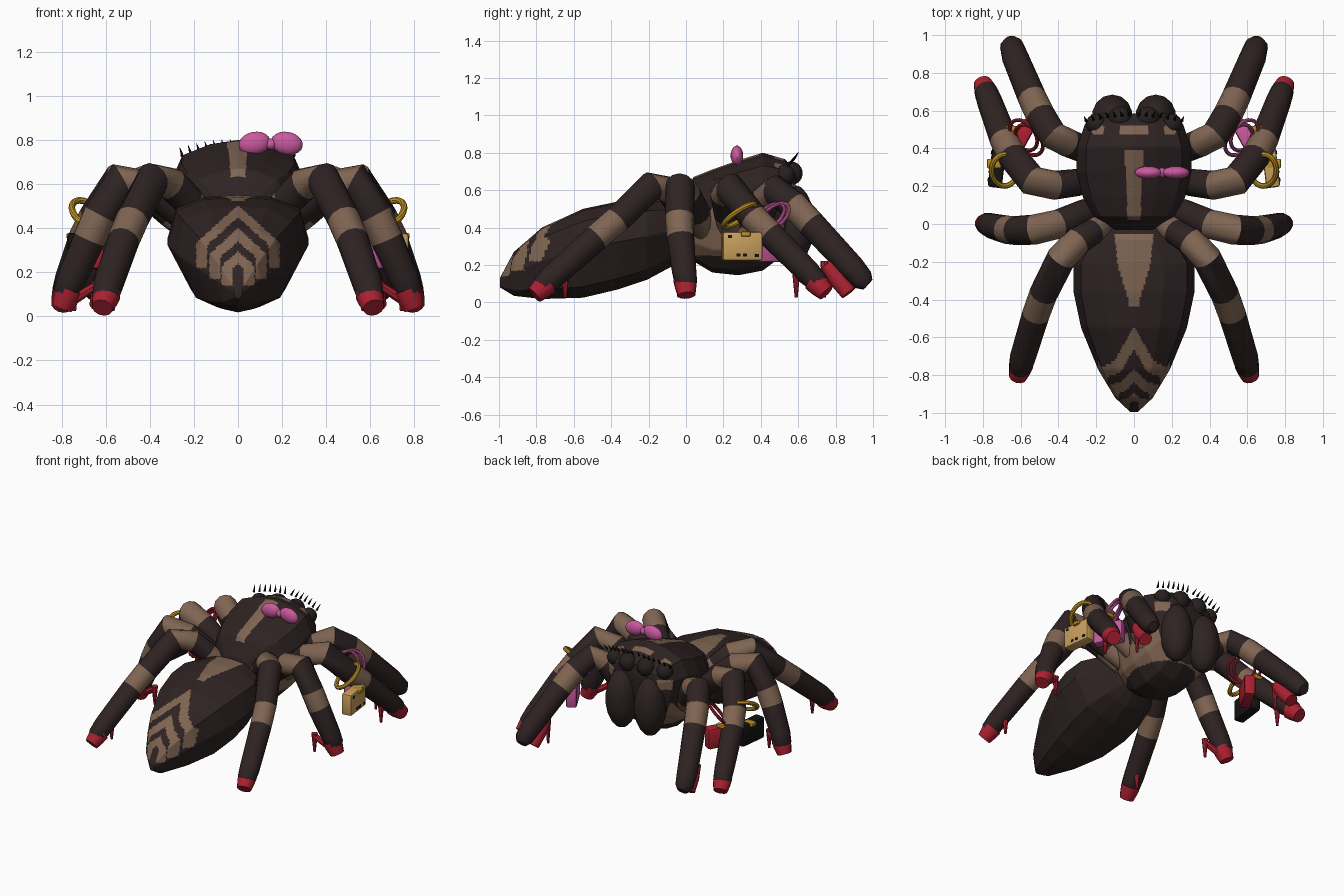
import bpy, bmesh, math
from mathutils import Vector, Matrix

if "Cube" in bpy.data.objects:
    bpy.data.objects.remove(bpy.data.objects["Cube"])

def mat(name, col):
    m = bpy.data.materials.new(name)
    m.diffuse_color = (*col, 1)
    m.use_nodes = True
    m.node_tree.nodes["Principled BSDF"].inputs["Base Color"].default_value = m.diffuse_color
    return m

DARK = mat("dark brown", (0.028, 0.0165, 0.0165))
TAN = mat("dusty brown", (0.215, 0.130, 0.085))
RED = mat("shoe red", (0.41, 0.015, 0.030))
PINK = mat("bow pink", (0.60, 0.10, 0.34))
GOLD = mat("gold", (0.50, 0.28, 0.015))
CAMEL = mat("camel leather", (0.58, 0.35, 0.11))
BLACK = mat("black", (0.008, 0.007, 0.008))
EYE = mat("eye dark", (0.020, 0.014, 0.014))

def finish(bm, name, mats):
    bmesh.ops.recalc_face_normals(bm, faces=bm.faces[:])
    me = bpy.data.meshes.new(name)
    bm.to_mesh(me)
    bm.free()
    for m in mats:
        me.materials.append(m)
    ob = bpy.data.objects.new(name, me)
    bpy.context.collection.objects.link(ob)
    return ob

def ellipsoid(name, loc, size, m, segs=14):
    bm = bmesh.new()
    bmesh.ops.create_uvsphere(bm, u_segments=segs, v_segments=segs // 2 + 2, radius=1,
                              matrix=Matrix.Translation(loc) @ Matrix.Diagonal((*size, 1)))
    return finish(bm, name, [m])

def box(name, loc, size, m, bevel=0.0, rot=0.0):
    bm = bmesh.new()
    bmesh.ops.create_cube(bm, size=1, matrix=Matrix.Translation(loc)
                          @ Matrix.Rotation(rot, 4, 'Z') @ Matrix.Diagonal((*size, 1)))
    if bevel:
        bmesh.ops.bevel(bm, geom=bm.edges[:], offset=bevel, segments=2, affect='EDGES', profile=0.5)
    return finish(bm, name, [m])

def tube(name, pts, radii, mats, bands=None, sides=10, closed=False):
    """Round tube along points; bands holds one material index per segment."""
    pts = [Vector(p) for p in pts]
    n = len(pts)
    bm = bmesh.new()
    rings = []
    for i, p in enumerate(pts):
        a = pts[i - 1] if (i or closed) else p
        b = pts[(i + 1) % n] if (i < n - 1 or closed) else p
        t = (b - a).normalized()
        ref = Vector((0, 0, 1)) if abs(t.z) < 0.97 else Vector((0, 1, 0))
        u = t.cross(ref).normalized()
        v = u.cross(t)
        rings.append([bm.verts.new(p + (u * math.cos(k * math.tau / sides)
                      + v * math.sin(k * math.tau / sides)) * radii[i]) for k in range(sides)])
    for i in range(n if closed else n - 1):
        r, q = rings[i], rings[(i + 1) % n]
        for k in range(sides):
            f = bm.faces.new((r[k], r[(k + 1) % sides], q[(k + 1) % sides], q[k]))
            f.material_index = bands[i] if bands else 0
    if not closed:
        bm.faces.new(rings[0]).material_index = bands[0] if bands else 0
        bm.faces.new(rings[-1]).material_index = bands[-1] if bands else 0
    return finish(bm, name, mats)

def ring(name, loc, ax1, ax2, m, r=0.014):
    """Oval handle spanned by two half axes."""
    c, a, b = Vector(loc), Vector(ax1), Vector(ax2)
    pts = [c + a * math.cos(k * math.tau / 24) + b * math.sin(k * math.tau / 24) for k in range(24)]
    return tube(name, pts, [r] * 24, [m], sides=8, closed=True)

def body(name, sections, outline, rule):
    """Loft along y; sections are (y, half width, bottom, top); rule picks the painted faces."""
    half = outline + [(-x, z) for x, z in reversed(outline) if 0 < x]
    bm = bmesh.new()
    rings = [[bm.verts.new((x * w, y, zb + (zt - zb) * z)) for x, z in half]
             for y, w, zb, zt in sections]
    n = len(half)
    for r, q in zip(rings, rings[1:]):
        for k in range(n):
            bm.faces.new((r[k], r[(k + 1) % n], q[(k + 1) % n], q[k]))
    bmesh.ops.subdivide_edges(bm, edges=bm.edges[:], cuts=14, use_grid_fill=True)
    bmesh.ops.holes_fill(bm, edges=[e for e in bm.edges if e.is_boundary], sides=0)
    bm.normal_update()
    for f in bm.faces:
        f.material_index = int(rule(f.calc_center_median()))
    return finish(bm, name, [DARK, TAN])

# Abdomen with nested arches at the back and a wedge mark in front
def abdomen_paint(c):
    ax = abs(c.x)
    width = 0.105 + 0.12 * (c.y + 0.05) if c.y > -0.22 else 0.085 + 0.3 * max(c.y + 0.22, -0.17)
    wedge = -0.43 < c.y < -0.05 and ax < width and c.z > 0.4
    arch = False
    for lo, hi, reach, foot in ((0.45, 0.505, 0.19, 0.22), (0.34, 0.40, 0.13, 0.17), (0.24, 0.295, 0.075, 0.14)):
        s = c.z + 0.9 * ax
        arch |= lo < s < hi and ax < reach
        arch |= reach - 0.05 < ax < reach and foot < c.z < hi - 0.9 * ax
    return wedge or (arch and c.y < -0.5)

body("abdomen",
     [(-0.995, 0.02, 0.08, 0.13), (-0.92, 0.10, 0.035, 0.27), (-0.77, 0.19, 0.018, 0.40),
      (-0.55, 0.28, 0.025, 0.50), (-0.36, 0.32, 0.07, 0.54), (-0.21, 0.32, 0.12, 0.55),
      (-0.08, 0.24, 0.19, 0.545), (-0.01, 0.13, 0.27, 0.50)],
     [(0, 0), (0.36, 0.04), (0.68, 0.125), (1, 0.54), (0.88, 0.86), (0.48, 0.98), (0, 1)],
     abdomen_paint)

# Head with centre stripe, face patches and pale cheeks
def head_paint(c):
    ax = abs(c.x)
    stripe = 0.02 < c.y < 0.39 and ax < 0.033 + 0.045 * c.y and c.z > 0.55
    face = 0.47 < c.y < 0.525 and c.z > 0.6 and (ax < 0.075 or 0.16 < ax < 0.22)
    brow = c.y > 0.52 and 0.56 < c.z < 0.63
    high = 0.52 if c.y < 0.2 else 0.42
    cheek = 0.25 < c.z < high + 0.03 * math.sin(c.y * 40) and 0.05 < c.y < 0.52
    return stripe or face or brow or cheek

body("head",
     [(-0.03, 0.10, 0.36, 0.54), (0.04, 0.21, 0.22, 0.67), (0.14, 0.27, 0.16, 0.71),
      (0.28, 0.305, 0.145, 0.76), (0.41, 0.30, 0.17, 0.80), (0.53, 0.26, 0.26, 0.765),
      (0.585, 0.18, 0.38, 0.70)],
     [(0, 0), (0.42, 0.04), (0.78, 0.22), (0.96, 0.5), (1, 0.72), (0.84, 0.89), (0.42, 0.97), (0, 1)],
     head_paint)

# Legs: centre line with radius; every other stretch is banded
LEGS = {
    "front": [(0.20, 0.36, 0.38, 0.062), (0.28, 0.40, 0.46, 0.072), (0.35, 0.43, 0.565, 0.075),
              (0.43, 0.47, 0.605, 0.078), (0.495, 0.575, 0.52, 0.078), (0.54, 0.67, 0.42, 0.076),
              (0.63, 0.885, 0.19, 0.070), (0.648, 0.945, 0.12, 0.062), (0.65, 0.972, 0.095, 0.036)],
    "second": [(0.20, 0.24, 0.38, 0.062), (0.30, 0.22, 0.47, 0.072), (0.42, 0.205, 0.58, 0.077),
               (0.54, 0.23, 0.615, 0.082), (0.645, 0.36, 0.455, 0.077), (0.69, 0.45, 0.365, 0.075),
               (0.765, 0.65, 0.165, 0.067), (0.785, 0.705, 0.105, 0.061), (0.793, 0.725, 0.085, 0.045)],
    "third": [(0.15, 0.10, 0.38, 0.062), (0.26, 0.06, 0.47, 0.072), (0.40, 0.0, 0.585, 0.077),
              (0.53, -0.03, 0.62, 0.080), (0.625, -0.035, 0.46, 0.077), (0.675, -0.03, 0.35, 0.075),
              (0.755, -0.01, 0.17, 0.067), (0.778, 0.0, 0.105, 0.061), (0.785, 0.0, 0.08, 0.045)],
    "rear": [(0.13, 0.03, 0.40, 0.062), (0.22, -0.04, 0.52, 0.070), (0.30, -0.09, 0.60, 0.076),
             (0.385, -0.18, 0.625, 0.078), (0.48, -0.37, 0.44, 0.075), (0.52, -0.48, 0.345, 0.073),
             (0.59, -0.71, 0.14, 0.068), (0.603, -0.765, 0.09, 0.061), (0.608, -0.785, 0.072, 0.045)],
}
for side, s in (("right", 1), ("left", -1)):
    for leg, knots in LEGS.items():
        pts = [Vector((s * x, y, z)) for x, y, z, r in knots]
        tube(f"{leg}_leg_{side}", pts, [k[3] for k in knots], [DARK, TAN],
             [1, 0, 1, 0, 1, 0, 0, 0], sides=12)
        # Shoe: toe cap, sole and thin heel
        tip = pts[-1]
        back = (pts[5] - tip).normalized()
        flat = Vector((back.x, back.y, 0)).normalized()
        if leg == "front":
            toe, top = Vector((s * 0.63, 0.87, 0.05)), Vector((s * 0.605, 0.755, 0.20))
            tube(f"{leg}_shoe_{side}", [toe, toe.lerp(top, 0.5), top], [0.045, 0.05, 0.04], [RED])
            heel = Vector((s * 0.595, 0.74, 0.20))
        else:
            drop = Vector((0, 0, -0.01))
            tube(f"{leg}_shoe_{side}", [tip - back * 0.035 + drop, tip + back * 0.015 + drop,
                 tip + back * 0.06 + drop], [0.048, 0.059, 0.064], [RED], sides=12)
            heel = tip + flat * 0.145 + Vector((0, 0, 0.06))
            tube(f"{leg}_sole_{side}", [tip + Vector((0, 0, -0.03)), heel], [0.024, 0.02], [RED], sides=8)
        tube(f"{leg}_heel_{side}", [heel + Vector((0, 0, 0.02)), Vector((heel.x, heel.y, 0.025))],
             [0.022, 0.008], [RED], sides=8)

    # Jaws, eyes and lashes
    ellipsoid(f"jaw_{side}", (s * 0.115, 0.575, 0.42), (0.108, 0.112, 0.21), DARK)
    for n, x, y, z, r in (("main", 0.072, 0.56, 0.69, 0.064), ("outer", 0.20, 0.53, 0.68, 0.055)):
        ellipsoid(f"{n}_eye_{side}", (s * x, y, z), (r, r, r), EYE)
    for i in range(7):
        x = 0.025 + i * 0.038
        base = Vector((s * x, 0.575 - 0.5 * x * x, 0.765 - 0.6 * x * x))
        tube(f"lash_{side}_{i}", [base, base + Vector((s * 0.003, 0.010, 0.014)),
             base + Vector((s * 0.012, 0.028, 0.04))], [0.008, 0.006, 0.001], [BLACK], sides=6)

    # Outer bag on the second leg, its handle looped round the leg
    tone = CAMEL if s > 0 else BLACK
    box(f"outer_bag_{side}", (s * 0.725, 0.30, 0.30), (0.075, 0.215, 0.155), tone, 0.014, s * 0.12)
    ring(f"outer_bag_handle_{side}", (s * 0.685, 0.285, 0.465), (s * 0.02, 0.080, 0.06),
         (s * 0.066, -0.025, 0.012), GOLD, 0.015)
    box(f"outer_bag_clasp_{side}", (s * 0.74, 0.32, 0.365), (0.075, 0.05, 0.026), GOLD, 0.006)
    for i, (y, z) in enumerate(((0.28, 0.252), (0.315, 0.252), (0.38, 0.25), (0.235, 0.352))):
        box(f"outer_bag_stud_{side}_{i}", (s * (0.7625 - 0.12 * (y - 0.30)), y, z),
            (0.009, 0.02, 0.016), BLACK, 0, s * 0.12)

    # Inner bag hanging across the front leg
    tone = PINK if s > 0 else RED
    box(f"inner_bag_{side}", (s * 0.595, 0.455, 0.29), (0.075, 0.205, 0.15), tone, 0.016, s * 0.5)
    for i in (0, 1):
        ring(f"inner_bag_handle_{side}_{i}", (s * (0.555 + 0.03 * i), 0.445 + 0.025 * i, 0.455),
             (s * 0.02, 0.08, 0.05), (s * -0.07, -0.01, 0.055), tone, 0.010)
    box(f"inner_bag_clasp_{side}", (s * 0.645, 0.505, 0.39), (0.075, 0.03, 0.028), GOLD, 0.006)

# Bow on the head
for n, x in (("left", 0.075), ("right", 0.222)):
    bow = ellipsoid(f"bow_{n}", (0, 0, 0), (0.073, 0.034, 0.052), PINK, 16)
    bow.location = (x, 0.272, 0.785)
    bow.rotation_euler.y = -0.2 if n == "left" else 0.2
ellipsoid("bow_knot", (0.149, 0.272, 0.782), (0.026, 0.026, 0.026), PINK, 12)

# Smooth shading with crisp edges kept
for ob in bpy.context.scene.objects:
    ob.select_set(True)
    bpy.context.view_layer.objects.active = ob
bpy.ops.object.shade_smooth_by_angle(angle=math.radians(40))
